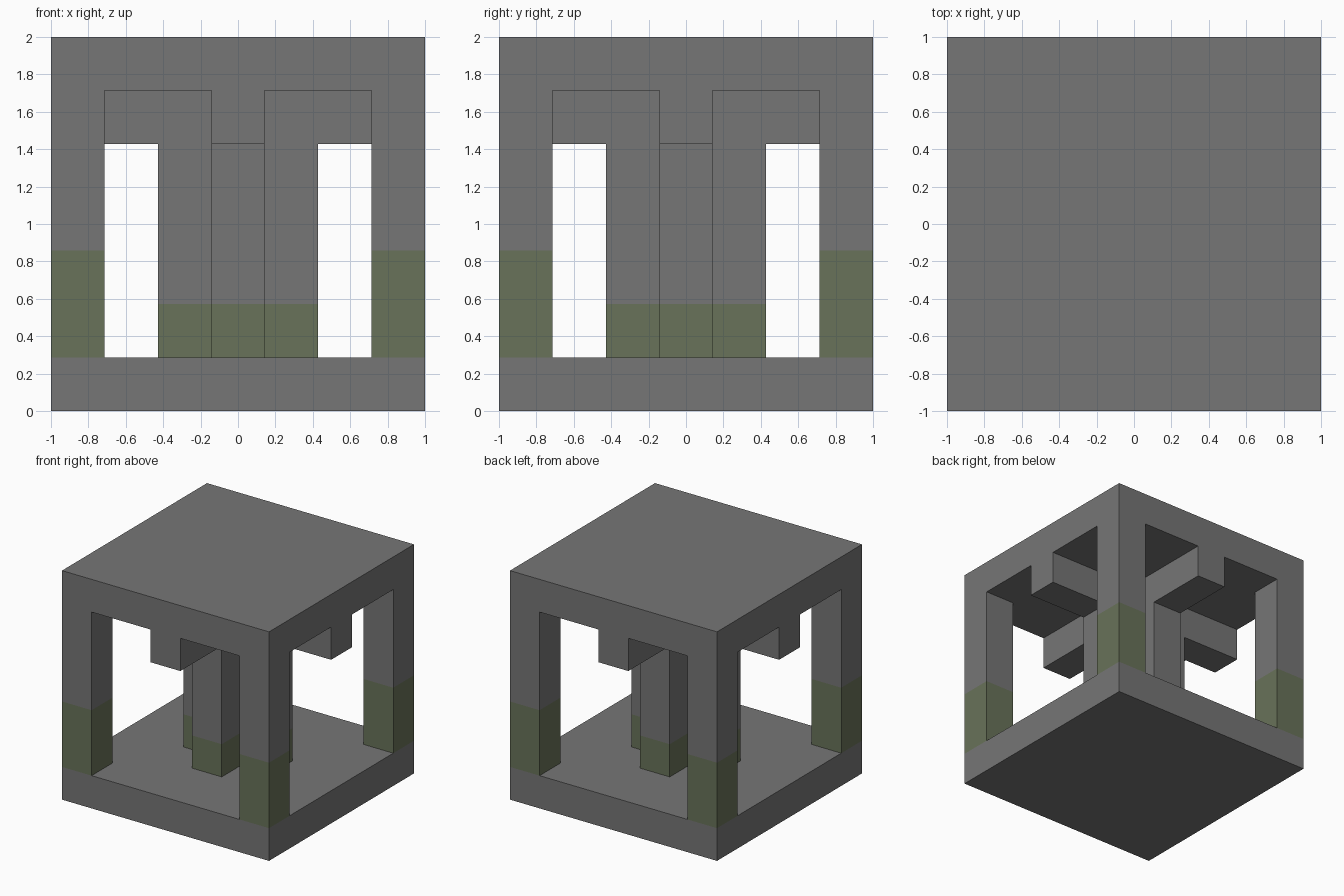
import bpy, bmesh
from itertools import product

cube = bpy.data.objects.get("Cube")
if cube:
    bpy.data.objects.remove(cube)

N = 7                # the model sits on a 7 x 7 x 7 module
U = 2 / N            # module size
STONE, MOSS = 0, 1


def material(name, rgb):
    m = bpy.data.materials.new(name)
    m.use_nodes = True
    color = (*rgb, 1)
    m.diffuse_color = color
    m.node_tree.nodes["Principled BSDF"].inputs["Base Color"].default_value = color
    return m


solid = {}           # filled module -> material


def block(xs, ys, zs, moss_top=0):
    """Fill a box of modules; those from the floor up to moss_top are mossy."""
    for x, y, z in product(range(*xs), range(*ys), range(*zs)):
        solid[x, y, z] = MOSS if z < moss_top else STONE


full, middle, core = (0, N), (3, 4), (2, 5)
ends = ((0, 1), (N - 1, N))

# Corner posts
for xs, ys in product(ends, ends):
    block(xs, ys, (1, 6), moss_top=3)

# Cross-shaped central column, then crossing ceiling beams
block(core, middle, (1, 5), moss_top=2)
block(middle, core, (1, 5), moss_top=2)
block(full, middle, (5, 6))
block(middle, full, (5, 6))

# Base and roof slabs
block(full, full, (0, 1))
block(full, full, (N - 1, N))

# Skin: one quad wherever a filled module meets open air
bm = bmesh.new()
verts = {}


def corner(p):
    if p not in verts:
        verts[p] = bm.verts.new((p[0] * U - 1, p[1] * U - 1, p[2] * U))
    return verts[p]


for cell, mat in solid.items():
    for axis, side in product(range(3), (0, 1)):
        beside = list(cell)
        beside[axis] += 2 * side - 1
        if tuple(beside) in solid:
            continue
        quad = []
        for a, b in ((0, 0), (1, 0), (1, 1), (0, 1)):
            p = list(cell)
            p[axis] += side
            p[(axis + 1) % 3] += a
            p[(axis + 2) % 3] += b
            quad.append(corner(tuple(p)))
        face = bm.faces.new(quad if side else quad[::-1])
        face.material_index = mat

# Merge flat areas, keeping the moss line
bmesh.ops.dissolve_limit(bm, angle_limit=0.01, verts=bm.verts[:],
                         edges=bm.edges[:], delimit={'MATERIAL'})

mesh = bpy.data.meshes.new("stone_pavilion")
mesh.materials.append(material("grey_stone", (0.18, 0.18, 0.18)))
mesh.materials.append(material("moss_green", (0.14, 0.17, 0.10)))
bm.to_mesh(mesh)
bm.free()
bpy.context.collection.objects.link(bpy.data.objects.new("stone_pavilion", mesh))
